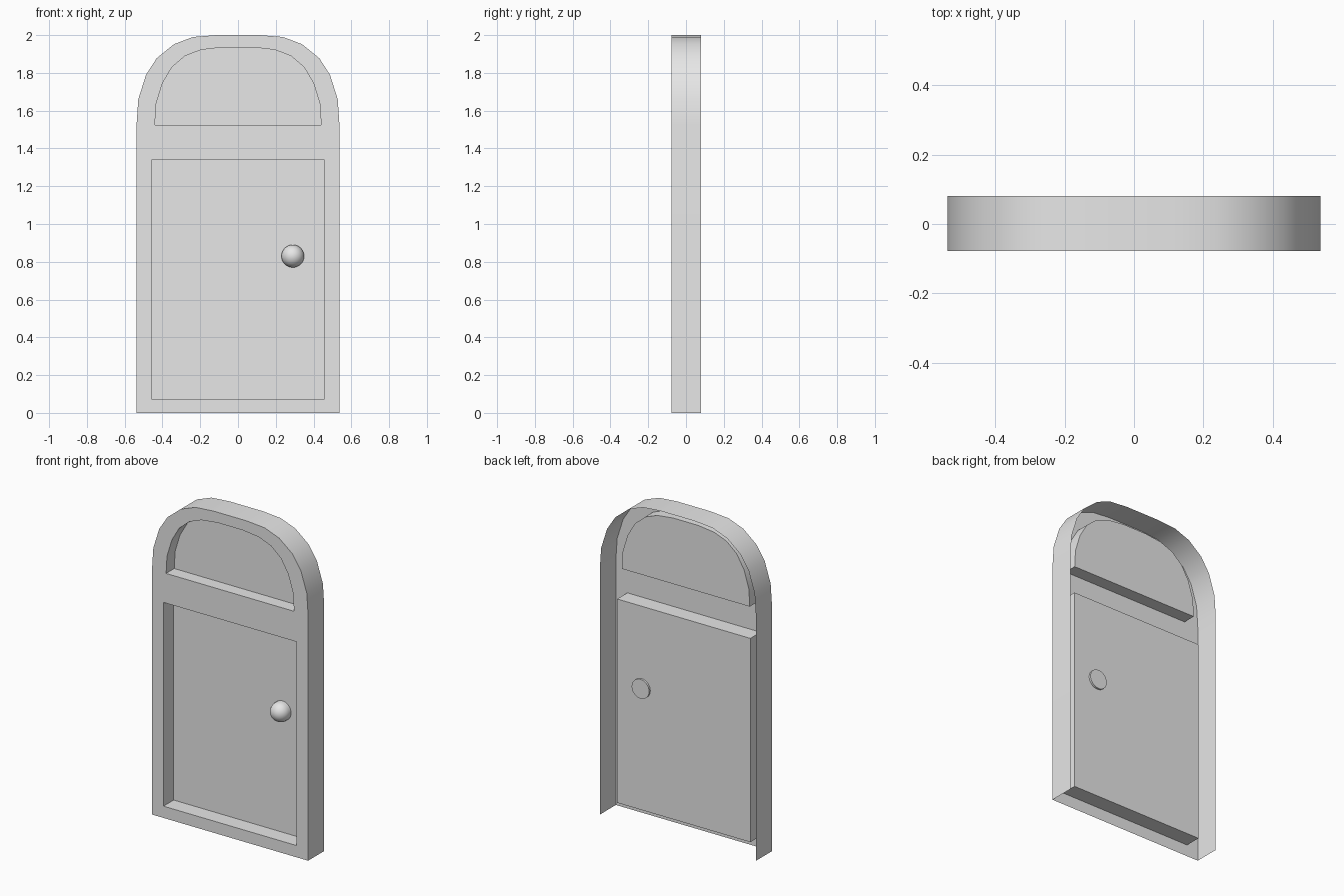
import bpy, bmesh, math

if "Cube" in bpy.data.objects:
    bpy.data.objects.remove(bpy.data.objects["Cube"], do_unlink=True)

FRONT, BACK = -0.078, 0.08
PANEL_DEPTH, WINDOW_DEPTH = 0.1, 0.08

grey = bpy.data.materials.new("light grey")
grey.use_nodes = True
grey.diffuse_color = (0.8, 0.8, 0.8, 1)
grey.node_tree.nodes["Principled BSDF"].inputs["Base Color"].default_value = (0.8, 0.8, 0.8, 1)


def mirrored(half):
    """Close a right-hand outline by mirroring it across x = 0."""
    return half + [(-x, z) for x, z in reversed(half)]


def finish(bm, name, flip_rule=True):
    """Make normals consistent, front faces towards -y, and add the object."""
    bmesh.ops.recalc_face_normals(bm, faces=bm.faces)
    bm.normal_update()
    if flip_rule:
        front = max(bm.faces, key=lambda f: abs(f.normal.y) * f.calc_area())
        if front.normal.y > 0:
            bmesh.ops.reverse_faces(bm, faces=bm.faces)
    mesh = bpy.data.meshes.new(name)
    bm.to_mesh(mesh)
    bm.free()
    mesh.materials.append(grey)
    obj = bpy.data.objects.new(name, mesh)
    bpy.context.collection.objects.link(obj)
    bpy.ops.object.select_all(action="DESELECT")
    obj.select_set(True)
    bpy.context.view_layer.objects.active = obj
    bpy.ops.object.shade_smooth_by_angle(angle=math.radians(35))
    return obj


def ring(bm, outline, y):
    return [bm.verts.new((x, y, z)) for x, z in outline]


def walls(bm, a, b, skip=()):
    n = len(a)
    for i in range(n):
        if i not in skip:
            j = (i + 1) % n
            bm.faces.new((a[i], a[j], b[j], b[i]))


def recess(name, outline, depth):
    """Sunken panel: side walls running back to a flat sheet."""
    bm = bmesh.new()
    rim = ring(bm, outline, FRONT)
    floor = ring(bm, outline, FRONT + depth)
    walls(bm, rim, floor)
    bm.faces.new(floor)
    return finish(bm, name)


# Outlines
door = mirrored([(0.537, 0), (0.537, 1.525), (0.528, 1.66), (0.487, 1.79), (0.43, 1.878),
                 (0.339, 1.952), (0.238, 1.99), (0.115, 2.0)])
window = mirrored([(0.44, 1.525), (0.434, 1.634), (0.40, 1.745), (0.35, 1.83),
                   (0.28, 1.89), (0.196, 1.922), (0.085, 1.935)])
panel = mirrored([(0.458, 0.073), (0.458, 1.34)])

# Frame: pierced front sheet with an outer rim, open at the back and bottom
bm = bmesh.new()
edges = []
loops = [ring(bm, outline, FRONT) for outline in (door, window, panel)]
for loop in loops:
    edges += [bm.edges.new((loop[i - 1], loop[i])) for i in range(len(loop))]
bmesh.ops.triangle_fill(bm, edges=edges, use_beauty=True, normal=(0, -1, 0))
walls(bm, loops[0], ring(bm, door, BACK), skip=(len(door) - 1,))
finish(bm, "door_frame")

# Sunken panels
recess("lower_panel", panel, PANEL_DEPTH)
recess("arched_window_panel", window, WINDOW_DEPTH)

# Knob: domed front on a short stem that passes through the panel
R, CENTRE, SIDES, STEPS = 0.06, 0.005, 32, 8
profile = [(R, FRONT + PANEL_DEPTH + 0.012)]
for k in range(STEPS):
    a = math.pi / 2 * k / STEPS
    profile.append((R * math.cos(a), CENTRE - R * math.sin(a)))
bm = bmesh.new()
rings = []
for r, y in profile:
    circle = [(0.29 + r * math.cos(t), 0.83 + r * math.sin(t))
              for t in (2 * math.pi * i / SIDES for i in range(SIDES))]
    rings.append(ring(bm, circle, y))
for a, b in zip(rings, rings[1:]):
    walls(bm, a, b)
bm.faces.new(rings[0])
tip = bm.verts.new((0.29, CENTRE - R, 0.83))
for i in range(SIDES):
    bm.faces.new((rings[-1][i - 1], rings[-1][i], tip))
finish(bm, "door_knob", flip_rule=False)
